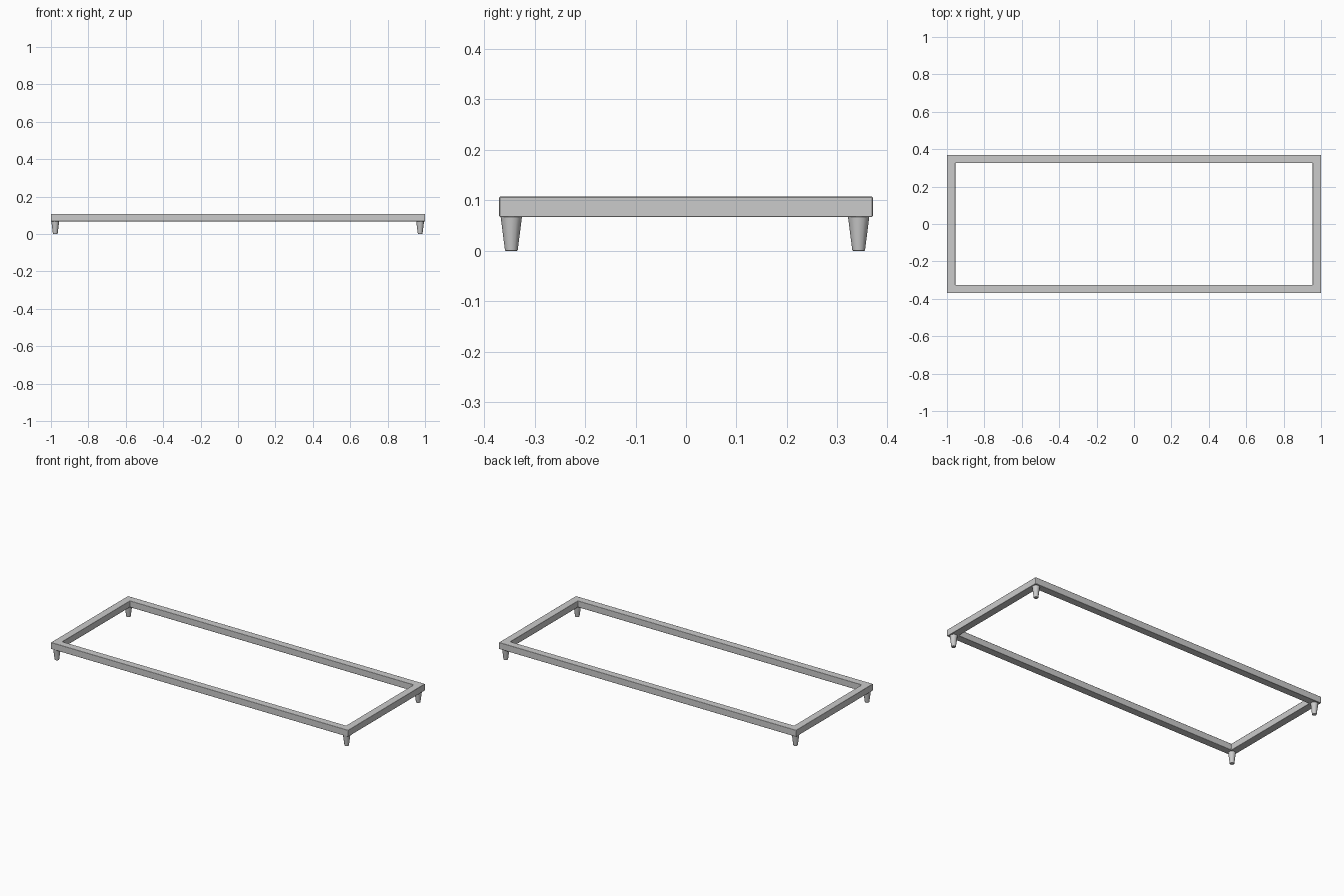
import bpy
import bmesh
from math import radians

if "Cube" in bpy.data.objects:
    bpy.data.objects.remove(bpy.data.objects["Cube"])

HALF_X, HALF_Y = 1.0, 0.37      # outer half sizes of the frame
RAIL = 0.0445                   # rail width
Z0, Z1 = 0.067, 0.107           # rail underside and top


def finish(bm, name, bevel):
    bmesh.ops.recalc_face_normals(bm, faces=bm.faces)
    mesh = bpy.data.meshes.new(name)
    bm.to_mesh(mesh)
    bm.free()
    obj = bpy.data.objects.new(name, mesh)
    bpy.context.collection.objects.link(obj)
    mod = obj.modifiers.new("soft_edges", 'BEVEL')
    mod.width = bevel
    mod.segments = 2
    mod.limit_method = 'ANGLE'
    mod.angle_limit = radians(50)
    bpy.ops.object.select_all(action='DESELECT')
    obj.select_set(True)
    bpy.context.view_layer.objects.active = obj
    bpy.ops.object.shade_smooth_by_angle(angle=radians(50))
    return obj


# Frame: rectangular rail section swept round four mitred corners
bm = bmesh.new()
section = [(0, Z0), (0, Z1), (RAIL, Z1), (RAIL, Z0)]
corners = [(1, 1), (-1, 1), (-1, -1), (1, -1)]
rings = [[bm.verts.new((sx * (HALF_X - d), sy * (HALF_Y - d), z)) for d, z in section]
         for sx, sy in corners]
for i in range(4):
    a, b = rings[i], rings[(i + 1) % 4]
    for j in range(4):
        k = (j + 1) % 4
        bm.faces.new((a[j], a[k], b[k], b[j]))
finish(bm, "frame", 0.002)

# Legs: short tapered round feet under each corner
for x, x_name in ((-0.977, "left"), (0.974, "right")):
    for y, y_name in ((-0.346, "front"), (0.342, "back")):
        bm = bmesh.new()
        bmesh.ops.create_cone(bm, cap_ends=True, segments=12,
                              radius1=0.0125, radius2=0.0212, depth=0.068)
        bmesh.ops.translate(bm, verts=bm.verts, vec=(x, y, 0.034))
        finish(bm, f"{y_name}_{x_name}_leg", 0.001)
